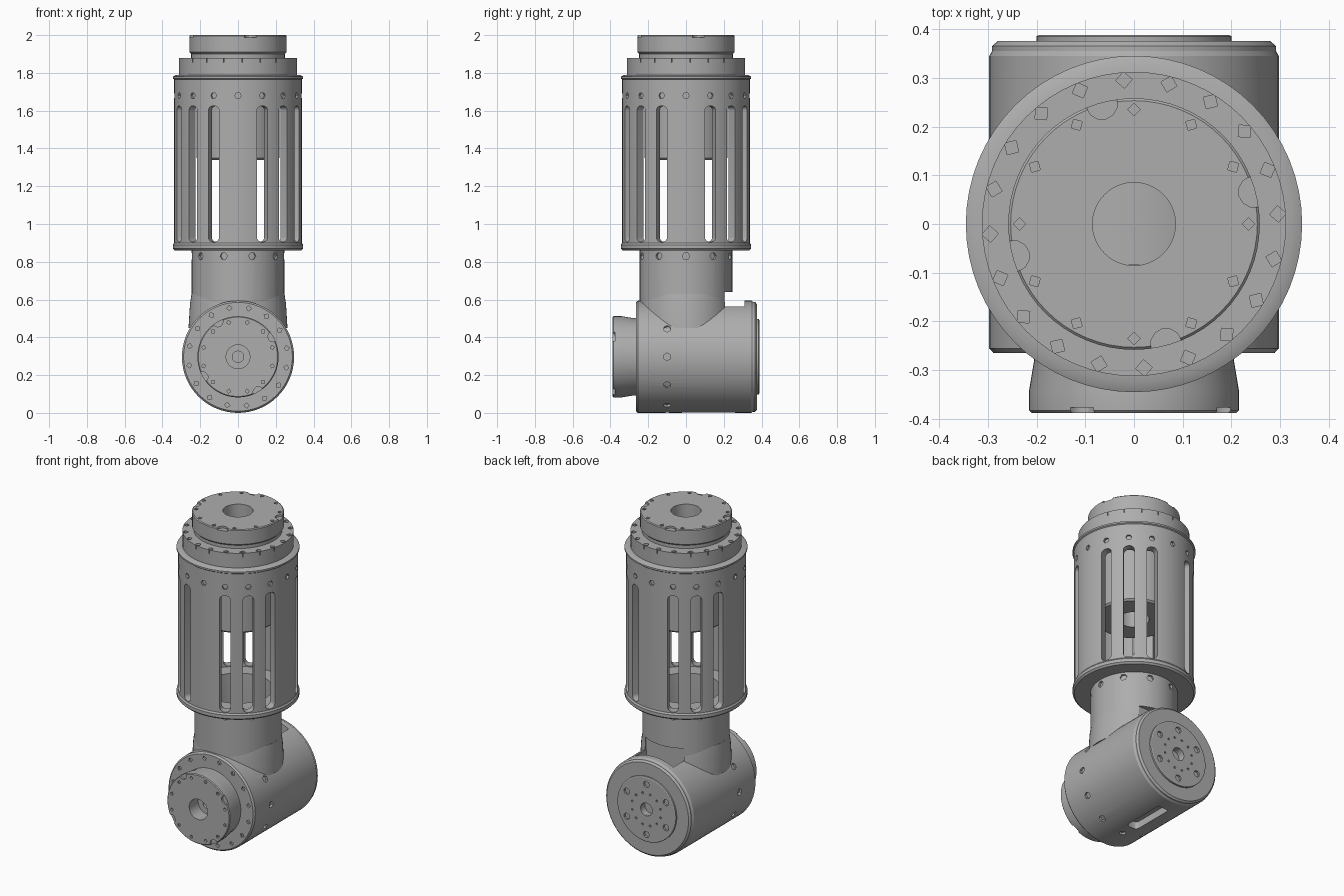
import bpy, bmesh
from math import cos, sin, pi, radians
from mathutils import Matrix, Vector

cube = bpy.data.objects.get("Cube")
if cube:
    bpy.data.objects.remove(cube)

GREY = (0.42, 0.42, 0.42, 1)
metal = bpy.data.materials.new("grey metal")
metal.use_nodes = True
metal.diffuse_color = GREY
metal.node_tree.nodes["Principled BSDF"].inputs["Base Color"].default_value = GREY

HOUSING_Z = 0.297
# Turns a part made along z so that its top faces the front
TO_FRONT = Matrix.Translation((0, 0, HOUSING_Z)) @ Matrix.Rotation(pi / 2, 4, 'X')


def make_object(name, bm, matrix=Matrix()):
    bmesh.ops.transform(bm, matrix=matrix, verts=bm.verts)
    bmesh.ops.recalc_face_normals(bm, faces=bm.faces)
    mesh = bpy.data.meshes.new(name)
    bm.to_mesh(mesh)
    bm.free()
    mesh.materials.append(metal)
    obj = bpy.data.objects.new(name, mesh)
    bpy.context.collection.objects.link(obj)
    return obj


def lathe(name, profile, matrix=Matrix(), closed=True, sides=64):
    """Spin a (radius, height) outline; open outlines get flat end caps."""
    bm = bmesh.new()
    rings = []
    for r, z in profile:
        rings.append([bm.verts.new((r * cos(2 * pi * i / sides), r * sin(2 * pi * i / sides), z))
                      for i in range(sides)])
    pairs = list(zip(rings, rings[1:]))
    if closed:
        pairs.append((rings[-1], rings[0]))
    else:
        bm.faces.new(rings[0])
        bm.faces.new(rings[-1])
    for a, b in pairs:
        for i in range(sides):
            j = (i + 1) % sides
            bm.faces.new((a[i], a[j], b[j], b[i]))
    return make_object(name, bm, matrix)


def add_pit(bm, matrix, radius, depth, sides=6):
    bmesh.ops.create_cone(bm, cap_ends=True, segments=sides, radius1=radius, radius2=radius,
                          depth=2 * depth, matrix=matrix)


def face_pits(bm, count, ring, height, radius=0.013, depth=0.012, start=0, sides=6):
    """Pits sunk along z, spread around a circle."""
    for i in range(count):
        turn = Matrix.Rotation(radians(start) + 2 * pi * i / count, 4, 'Z')
        add_pit(bm, turn @ Matrix.Translation((ring, 0, height)), radius, depth, sides)


def side_pits(bm, count, ring, height, radius=0.017, depth=0.014, start=0):
    """Pits sunk towards the axis, spread around a cylinder wall."""
    for i in range(count):
        turn = Matrix.Rotation(radians(start) + 2 * pi * i / count, 4, 'Z')
        add_pit(bm, turn @ Matrix.Translation((ring, 0, height))
                @ Matrix.Rotation(pi / 2, 4, 'Y'), radius, depth)


def add_slot(bm, angle, inner, outer, low, high, width, corner):
    """Round-cornered slot through a cylinder wall."""
    outline = []
    centres = [(1, 1), (-1, 1), (-1, -1), (1, -1)]
    for k, (sy, sz) in enumerate(centres):
        cy = sy * (width / 2 - corner)
        cz = high - corner if sz > 0 else low + corner
        for step in range(5):
            a = pi / 2 * (k + step / 4)
            outline.append((cy + corner * cos(a), cz + corner * sin(a)))
    turn = Matrix.Rotation(radians(angle), 3, 'Z')
    near, far = [[bm.verts.new(turn @ Vector((x, y, z))) for y, z in outline]
                 for x in (inner, outer)]
    bm.faces.new(near)
    bm.faces.new(far)
    for i in range(len(near)):
        j = (i + 1) % len(near)
        bm.faces.new((near[i], near[j], far[j], far[i]))


def carve(obj, bm, matrix=Matrix()):
    cutter = make_object("cutter", bm, matrix)
    cutter.hide_render = True
    mod = obj.modifiers.new("carve", 'BOOLEAN')
    mod.operation = 'DIFFERENCE'
    mod.solver = 'EXACT'
    mod.object = cutter
    bpy.context.view_layer.objects.active = obj
    bpy.ops.object.modifier_apply(modifier=mod.name)
    bpy.data.objects.remove(cutter)


# Slotted sleeve
sleeve = lathe("slotted_sleeve", [
    (0.2, 0.86), (0.335, 0.86), (0.345, 0.87), (0.345, 0.89), (0.338, 0.9), (0.338, 1.765),
    (0.345, 1.77), (0.345, 1.78), (0.325, 1.79), (0.29, 1.79), (0.29, 0.9), (0.2, 0.9)])
bm = bmesh.new()
for i in range(16):
    if i % 4:
        add_slot(bm, i * 22.5, 0.26, 0.38, 0.905, 1.625, 0.062, 0.026)
side_pits(bm, 16, 0.338, 1.68)
carve(sleeve, bm)

# Upper ring and the hollow motor hanging inside the sleeve
ring = lathe("upper_ring", [
    (0.085, 1.7), (0.295, 1.7), (0.295, 1.79), (0.312, 1.79), (0.312, 1.88), (0.085, 1.88)])
bm = bmesh.new()
face_pits(bm, 20, 0.296, 1.88, 0.017, 0.025, 4, 4)
carve(ring, bm)
lathe("inner_motor", [(0.085, 1.34), (0.21, 1.34), (0.22, 1.35), (0.22, 1.71), (0.085, 1.71)])

# Output flange on top
top_flange = lathe("top_flange", [
    (0.085, 1.87), (0.248, 1.87), (0.248, 1.9), (0.258, 1.91), (0.258, 1.995), (0.253, 2.0),
    (0.085, 2.0)])
bm = bmesh.new()
face_pits(bm, 12, 0.235, 2.0, 0.013, 0.015, 0, 4)
face_pits(bm, 4, 0.255, 2.0, 0.032, 0.012, 15, 12)
carve(top_flange, bm)

# Neck joining sleeve and elbow housing
neck = lathe("neck", [
    (0.2, 0.5), (0.245, 0.3), (0.245, 0.87), (0.2, 0.87)])
bm = bmesh.new()
side_pits(bm, 10, 0.245, 0.83, 0.02)
bmesh.ops.create_cube(bm, size=1, matrix=Matrix.Translation((0, 0.29, 0.5))
                      @ Matrix.Diagonal((0.27, 0.18, 0.28, 1)))
carve(neck, bm)

# Fillet where the neck meets the housing
lathe("neck_fillet", [(0.2, 0.45), (0.262, 0.45), (0.254, 0.58), (0.246, 0.63), (0.2, 0.63)]
      ).scale.y = 0.96
bm = bmesh.new()
bmesh.ops.create_cube(bm, size=1, matrix=Matrix.Translation((0, 0.29, 0.5))
                      @ Matrix.Diagonal((0.27, 0.18, 0.28, 1)))
carve(bpy.data.objects["neck_fillet"], bm)

# Elbow housing, lying front to back
housing = lathe("elbow_housing", [
    (0.28, -0.375), (0.291, -0.365), (0.291, -0.355), (0.297, -0.345),
    (0.297, 0.255), (0.288, 0.265)], TO_FRONT, closed=False)
bm = bmesh.new()
side_pits(bm, 12, 0.297, 0.1, 0.02, start=0)
face_pits(bm, 16, 0.262, 0.265, 0.014, 0.012, 10, 4)
face_pits(bm, 1, 0, -0.375, 0.04, 0.03, sides=24)
# Cable slot underneath
add_slot(bm, -90, 0.25, 0.32, -0.26, 0.02, 0.075, 0.02)
carve(housing, bm, TO_FRONT)
# Cable window behind the neck
bm = bmesh.new()
bmesh.ops.create_cube(bm, size=1, matrix=Matrix.Translation((0, 0.255, 0.56))
                      @ Matrix.Diagonal((0.26, 0.11, 0.12, 1)))
carve(housing, bm)

# Round cover on the back
cover = lathe("back_cover", [
    (0.04, -0.37), (0.2, -0.37), (0.2, -0.385), (0.195, -0.388), (0.04, -0.388)], TO_FRONT)
bm = bmesh.new()
face_pits(bm, 6, 0.155, -0.388, 0.02, 0.014, 30, 8)
face_pits(bm, 12, 0.1, -0.388, 0.007, 0.01, 15)
carve(cover, bm, TO_FRONT)

# Output flange on the front
front_flange = lathe("front_flange", [
    (0.063, 0.25), (0.205, 0.25), (0.205, 0.28), (0.215, 0.34), (0.215, 0.383), (0.21, 0.388),
    (0.063, 0.388), (0.063, 0.3), (0.03, 0.3), (0.03, 0.25)], TO_FRONT)
bm = bmesh.new()
face_pits(bm, 12, 0.188, 0.388, 0.011, 0.013, 15, 4)
face_pits(bm, 4, 0.215, 0.388, 0.028, 0.012, 30, 12)
carve(front_flange, bm, TO_FRONT)

# Smooth round walls, crisp rims
bpy.ops.object.select_all(action='DESELECT')
for obj in bpy.context.collection.objects:
    if obj.type == 'MESH' and obj.data.materials and obj.data.materials[0] == metal:
        obj.select_set(True)
        bpy.context.view_layer.objects.active = obj
bpy.ops.object.shade_smooth_by_angle(angle=radians(30))
